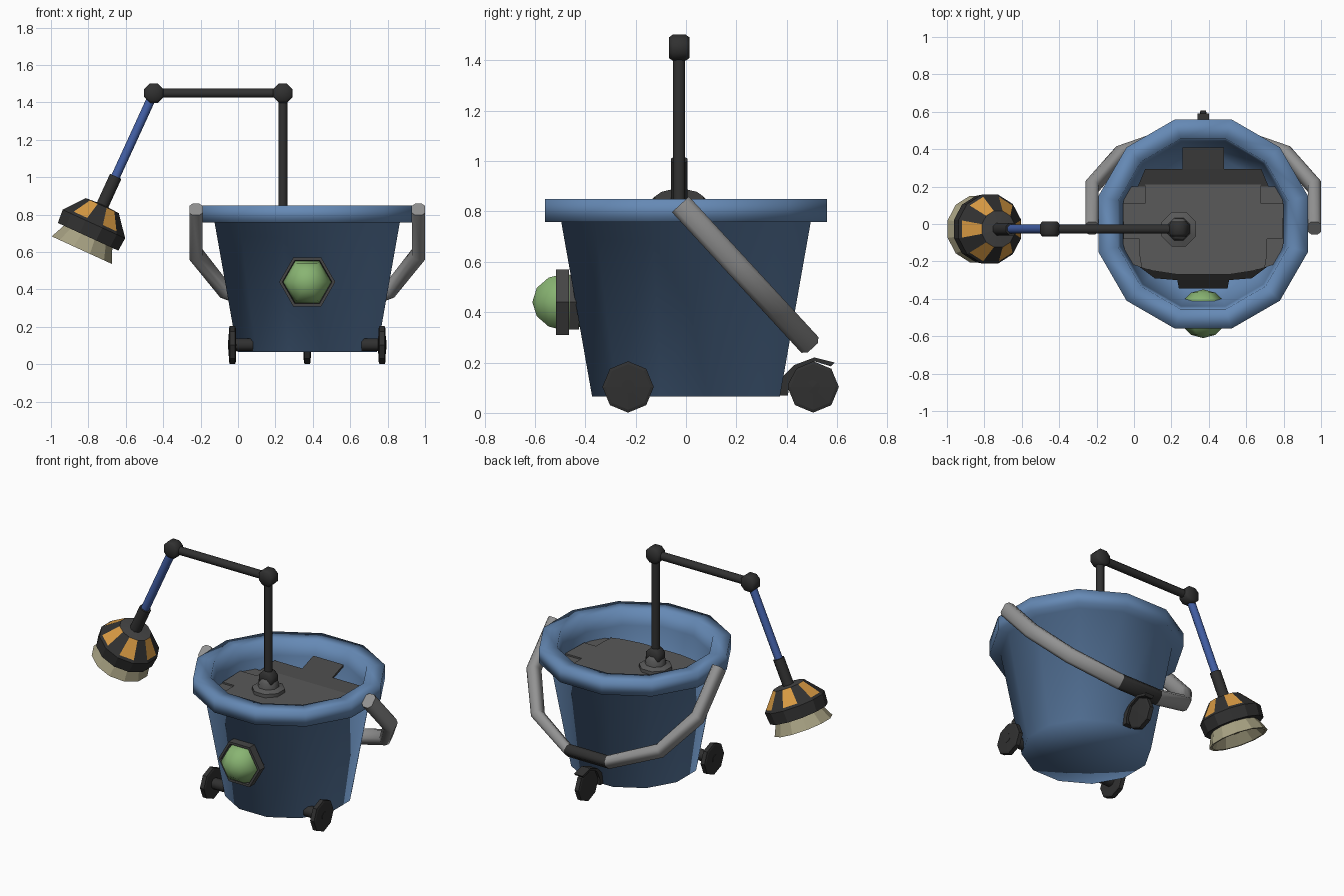
import bpy, bmesh, math
from mathutils import Vector

if "Cube" in bpy.data.objects:
    bpy.data.objects.remove(bpy.data.objects["Cube"])


def material(name, r, g, b):
    m = bpy.data.materials.new(name)
    m.diffuse_color = (r, g, b, 1)
    m.use_nodes = True
    m.node_tree.nodes["Principled BSDF"].inputs["Base Color"].default_value = m.diffuse_color
    return m


BLUE = material("bucket_blue", 0.13, 0.25, 0.46)
BLACK = material("black", 0.03, 0.03, 0.03)
DARK = material("dark_grey", 0.06, 0.06, 0.06)
GREY = material("plate_grey", 0.10, 0.10, 0.10)
SILVER = material("handle_grey", 0.29, 0.29, 0.29)
GREEN = material("lens_green", 0.25, 0.46, 0.17)
ORANGE = material("stripe_orange", 0.68, 0.32, 0.055)
BEIGE = material("bristle_beige", 0.38, 0.35, 0.22)
ARM = material("arm_blue", 0.055, 0.115, 0.38)
CX = 0.37   # bucket centre in x
AY = -0.027  # plane of the arm


def finish(name, bm, mats, smooth=None):
    bmesh.ops.remove_doubles(bm, verts=bm.verts, dist=1e-5)
    bmesh.ops.recalc_face_normals(bm, faces=bm.faces)
    me = bpy.data.meshes.new(name)
    bm.to_mesh(me)
    bm.free()
    ob = bpy.data.objects.new(name, me)
    bpy.context.collection.objects.link(ob)
    for m in mats:
        me.materials.append(m)
    if smooth:
        bpy.ops.object.select_all(action='DESELECT')
        ob.select_set(True)
        bpy.context.view_layer.objects.active = ob
        bpy.ops.object.shade_smooth_by_angle(angle=math.radians(smooth))
    return ob


def lathe(name, profile, n, origin, axis, mats, phase=0.0, smooth=None, rule=None):
    """Spin (radius, height) points around an axis; rule(row, side) picks the colour."""
    q = Vector(axis).to_track_quat('Z', 'Y')
    bm = bmesh.new()
    rings = []
    for r, h in profile:
        if r < 1e-6:
            v = bm.verts.new(Vector(origin) + q @ Vector((0, 0, h)))
            rings.append([v] * n)
            continue
        rings.append([bm.verts.new(Vector(origin) + q @ Vector(
            (r * math.cos(phase + math.tau * i / n), r * math.sin(phase + math.tau * i / n), h)))
            for i in range(n)])
    for k in range(len(rings) - 1):
        for i in range(n):
            j = (i + 1) % n
            vs = list(dict.fromkeys([rings[k][i], rings[k][j], rings[k + 1][j], rings[k + 1][i]]))
            f = bm.faces.new(vs)
            if rule:
                f.material_index = rule(k, i)
    return finish(name, bm, mats, smooth)


def rod(name, a, b, r, mat, n=8, smooth=50):
    a, b = Vector(a), Vector(b)
    d = b - a
    return lathe(name, [(0, 0), (r, 0), (r, d.length), (0, d.length)], n, a, d, [mat],
                 math.pi / n, smooth)


def prism(name, pts, vec, mat):
    bm = bmesh.new()
    f = bm.faces.new([bm.verts.new(p) for p in pts])
    ext = bmesh.ops.extrude_face_region(bm, geom=[f])['geom']
    bmesh.ops.translate(bm, vec=vec, verts=[g for g in ext if isinstance(g, bmesh.types.BMVert)])
    return finish(name, bm, [mat])


def slab(name, half, thick, mat):
    """Plate mirrored about the bucket centre from (offset, y, z) points."""
    pts = [(CX + u, y, z) for u, y, z in half] + [(CX - u, y, z) for u, y, z in reversed(half)]
    return prism(name, pts, (0, 0, -thick), mat)


# Bucket: twelve sided, square rim, hollow, smooth throughout
k12 = 1 / math.cos(math.pi / 12)
bucket = [(0, .066), (.373, .066), (.495, .757), (.56, .757), (.56, .85),
          (.455, .85), (.44, .75), (.355, .085), (0, .085)]
lathe("bucket", [(r * k12, z) for r, z in bucket], 12, (CX, 0, 0), (0, 0, 1), [BLUE],
      math.pi / 12, 120)

# Inner tray: lower layer, notched top plate, rising back strip, falling front strip
slab("tray_base", [(u, y, .69) for u, y in
     [(.27, -.25), (.40, -.21), (.43, -.10), (.43, .10), (.41, .20)]], .02, GREY)
slab("tray_top", [(u, y, .70) for u, y in
     [(.14, -.27), (.27, -.25), (.33, -.23), (.34, -.17), (.34, -.08), (.425, -.08), (.43, .11),
      (.31, .11), (.31, .21)]], .01, GREY)
slab("tray_back_strip", [(.35, .20, .69), (.31, .295, .73), (.11, .295, .73)], .015, DARK)
slab("tray_back_tab", [(.11, .295, .73), (.11, .41, .77)], .015, DARK)
slab("tray_front_strip", [(.34, -.23, .70), (.26, -.29, .66), (.14, -.30, .655)], .015, BLACK)
slab("tray_front_tab", [(.14, -.29, .66), (.13, -.345, .62)], .015, BLACK)

# Front lamp: hexagonal lens in a stepped housing
R = .13
lens = [(R * math.sin(math.pi * i / 6), -R * math.cos(math.pi * i / 6)) for i in range(7)]
lathe("front_lens", lens, 6, (CX, -.48, .44), (0, -1, 0), [GREEN], 0, 65)
lathe("lens_housing", [(.125, -.065), (.125, -.025), (.15, -.025), (.15, .027), (.133, .027),
                       (.12, -.065), (.125, -.065)], 6, (CX, -.49, .44), (0, -1, 0), [DARK])

# Wheels with hubs, axles for the front pair
wheel = [(0, -.023), (.027, -.021), (.09, -.018), (.102, -.014), (.102, .014),
         (.09, .018), (.027, .021), (0, .023)]
for side, nm in ((-1, "left"), (1, "right")):
    x = CX + side * .40
    lathe("front_wheel_" + nm, wheel, 8, (x, -.23, .103), (1, 0, 0), [BLACK])
    rod("axle_" + nm, (x + side * .023, -.23, .105), (CX + side * .29, -.23, .105), .028, BLACK)
    rod("axle_sleeve_" + nm, (x, -.23, .105), (CX + side * .29, -.23, .105), .036, BLACK)
lathe("back_wheel", wheel, 8, (CX, .505, .103), (1, 0, 0), [BLACK])
fender = [(.37, .07), (.405, .07), (.41, .12), (.44, .175), (.51, .205), (.575, .185),
          (.59, .20), (.51, .22), (.43, .19), (.37, .13)]
prism("wheel_fender", [(CX - .03, y, z) for y, z in fender], (.06, 0, 0), BLACK)

# Carrying handle: chamfered strap swept in a tilted plane, dark grip in the middle
start = Vector((CX, -.022, .828))
down = Vector((0, .525, -.57)).normalized()
nrm = Vector((0, .57, .525)).normalized()
outer = [(.63, 0), (.63, .34), (.465, .615), (.15, .775)]
inner = [(.56, 0), (.56, .315), (.42, .56), (.14, .71)]
outer += [(-u, v) for u, v in reversed(outer)]
inner += [(-u, v) for u, v in reversed(inner)]
section = [(0, .028), (.25, .046), (.75, .046), (1, .028),
           (1, -.028), (.75, -.046), (.25, -.046), (0, -.028)]  # (outer to inner, thickness)
bm = bmesh.new()
rings = []
for o, i in zip(outer, inner):
    po, pi = [start + Vector((u, 0, 0)) + down * v for u, v in (o, i)]
    rings.append([bm.verts.new(po.lerp(pi, t) + nrm * h) for t, h in section])
for k in range(len(rings) - 1):
    for s in range(8):
        t = (s + 1) % 8
        f = bm.faces.new((rings[k][s], rings[k][t], rings[k + 1][t], rings[k + 1][s]))
        f.material_index = 1 if k == 3 else 0
bm.faces.new(rings[0])
bm.faces.new(rings[-1])
finish("handle", bm, [SILVER, BLACK], 60)

# Jointed arm: swivel base, post, beam and joints
lathe("swivel_base", [(0, -.01), (.10, -.01), (.10, .012), (.065, .025), (.06, .06), (.04, .085),
                      (0, .09)], 8, (.24, AY, .71), (0, 0, 1), [GREY], math.pi / 8, 50)
P, Q = Vector((.24, AY, 1.45)), Vector((-.45, AY, 1.45))
rod("post", (.24, AY, .75), P, .026, BLACK)
rod("beam", P, Q, .026, BLACK)
joint = [(0, -.04), (.045, -.04), (.056, -.026), (.056, .026), (.045, .04), (0, .04)]
for nm, c in (("base", Vector((.24, AY, .785))), ("post", P), ("beam", Q)):
    lathe("joint_" + nm, joint, 8, c, (0, 1, 0), [BLACK], math.pi / 8, 60)

# Lower arm, sleeve and striped scrubbing head along one slanted axis
d = Vector((-.416, 0, -.909)).normalized()
rod("lower_arm", Q, Q + d * .52, .026, ARM)
rod("sleeve", Q + d * .49, Q + d * .68, .036, BLACK)
lathe("head_cap", [(0, .655), (.10, .662), (.178, .755), (.19, .77), (.184, .845), (0, .845)],
      12, Q, d, [BLACK, ORANGE, DARK], math.pi / 12, None,
      lambda k, i: 2 if k == 0 else (1 if k == 1 and i % 2 == 0 else 0))
lathe("head_brush", [(0, .85), (.145, .84), (.184, .924), (.168, .924), (.125, .86), (0, .86)],
      12, Q, d, [BEIGE], math.pi / 12)
